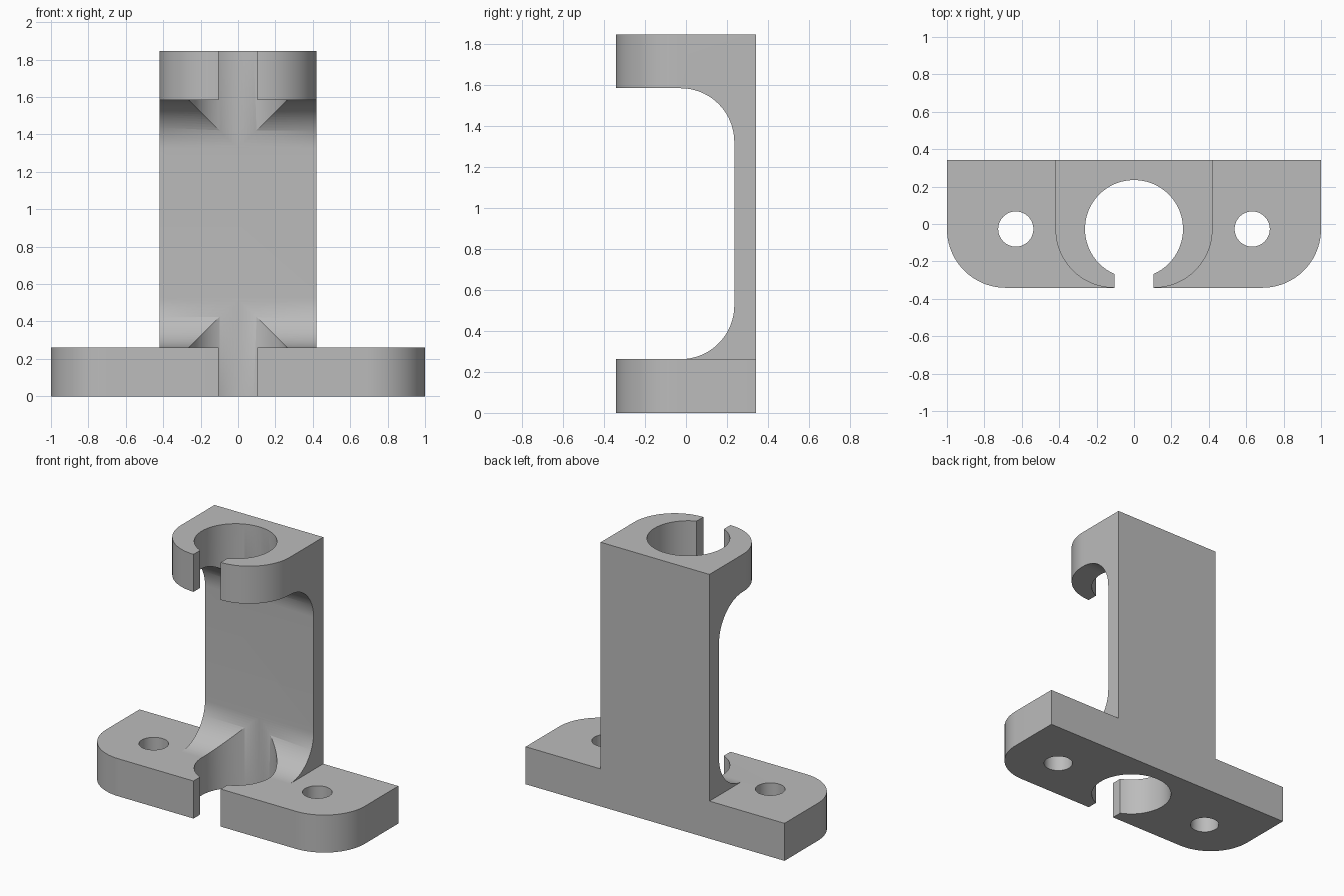
import bpy, bmesh
from math import sin, cos, pi
from mathutils import Vector

if "Cube" in bpy.data.objects:
    bpy.data.objects.remove(bpy.data.objects["Cube"])

# Main dimensions
BACK, FRONT = 0.341, -0.341
AXIS_Y = -0.027            # line of the bore and screw holes
PLATE, HEIGHT = 0.262, 1.845
HALF_W = 0.42              # half width of the column
CORNER = AXIS_Y - FRONT    # corner rounding in plan
BORE, WEB = 0.262, 0.2355  # bore radius, front face of the column

grey = bpy.data.materials.new("plain grey")
grey.use_nodes = True
colour = (0.5, 0.5, 0.5, 1)
grey.diffuse_color = colour
grey.node_tree.nodes["Principled BSDF"].inputs["Base Color"].default_value = colour


def arc(cx, cy, r, start, end, n=24):
    angles = [start + (end - start) * i / n for i in range(n + 1)]
    return [(cx + r * cos(a), cy + r * sin(a)) for a in angles]


def prism(name, points, low, high, axis="z"):
    """Extrude a closed outline: (x, y) along z, or (y, z) along x."""
    place = (lambda a, b: (a, b, low)) if axis == "z" else (lambda a, b: (low, a, b))
    shift = Vector((0, 0, high - low)) if axis == "z" else Vector((high - low, 0, 0))
    bm = bmesh.new()
    face = bm.faces.new([bm.verts.new(place(a, b)) for a, b in points])
    out = bmesh.ops.extrude_face_region(bm, geom=[face])
    verts = [v for v in out["geom"] if isinstance(v, bmesh.types.BMVert)]
    bmesh.ops.translate(bm, verts=verts, vec=shift)
    bmesh.ops.recalc_face_normals(bm, faces=bm.faces)
    mesh = bpy.data.meshes.new(name)
    bm.to_mesh(mesh)
    bm.free()
    mesh.materials.append(grey)
    obj = bpy.data.objects.new(name, mesh)
    bpy.context.collection.objects.link(obj)
    return obj


def plan(half):
    """Square at the back, rounded at both front corners."""
    left = arc(half - CORNER, AXIS_Y, CORNER, 0, -pi / 2)
    right = [(-x, y) for x, y in reversed(left)]
    return [(half, BACK)] + left + right + [(-half, BACK)]


def disc(x, r):
    return arc(x, AXIS_Y, r, 0, 2 * pi, 96)[:-1]


def combine(target, tool, operation):
    mod = target.modifiers.new(operation, "BOOLEAN")
    mod.operation, mod.object, mod.solver = operation, tool, "EXACT"
    bpy.context.view_layer.objects.active = target
    bpy.ops.object.modifier_apply(modifier=mod.name)
    bpy.data.objects.remove(tool)


# Column with filleted upper arm, as a side profile trimmed to the rounded plan
fillet_y = WEB - BORE
low_fillet = arc(fillet_y, PLATE + BORE, BORE, -pi / 2, 0)
high_fillet = arc(fillet_y, HEIGHT - PLATE - BORE, BORE, 0, pi / 2)
side = ([(BACK, 0.1), (fillet_y, 0.1)] + low_fillet + high_fillet
        + [(FRONT - 0.1, HEIGHT - PLATE), (FRONT - 0.1, HEIGHT), (BACK, HEIGHT)])
column = prism("column", side, -HALF_W, HALF_W, "x")
combine(column, prism("trim", plan(HALF_W), 0, HEIGHT + 0.1), "INTERSECT")

# Base plate joined to the column
bracket = prism("clamp_bracket", plan(1), 0, PLATE)
combine(bracket, column, "UNION")

# Bore, front slot and screw holes
combine(bracket, prism("bore", disc(0, BORE), -0.1, HEIGHT + 0.1), "DIFFERENCE")
gap = [(-0.105, -0.5), (0.105, -0.5), (0.105, -0.15), (-0.105, -0.15)]
combine(bracket, prism("slot", gap, -0.1, HEIGHT + 0.1), "DIFFERENCE")
for x in (-0.632, 0.632):
    combine(bracket, prism("screw_hole", disc(x, 0.094), -0.1, PLATE + 0.1), "DIFFERENCE")

# Smooth curved walls, sharp edges kept
bpy.ops.object.select_all(action="DESELECT")
bracket.select_set(True)
bpy.context.view_layer.objects.active = bracket
bpy.ops.object.shade_smooth_by_angle(angle=pi / 6)
